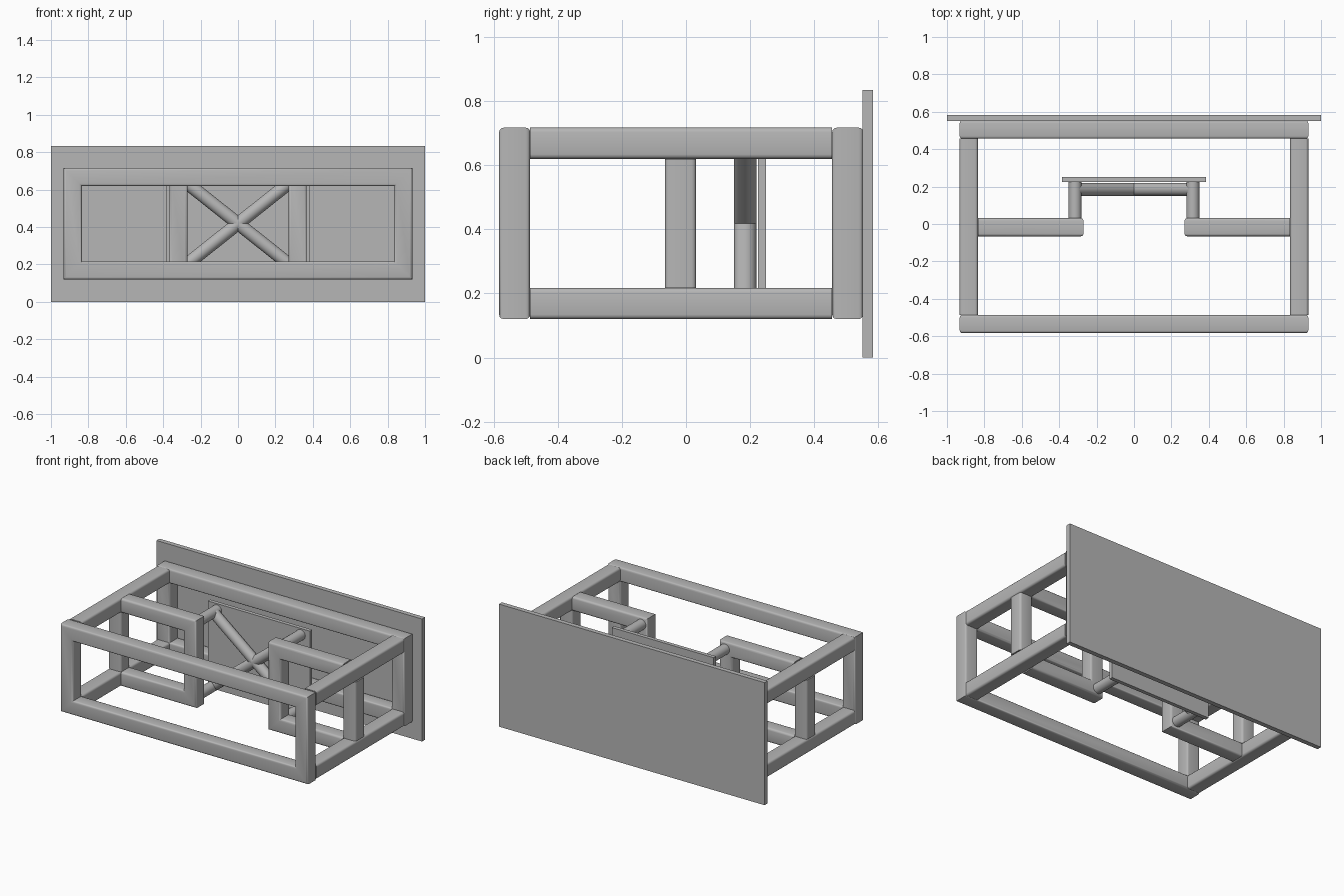
import bpy, bmesh
from math import sin, cos, pi, radians
from mathutils import Vector

cube = bpy.data.objects.get("Cube")
if cube:
    bpy.data.objects.remove(cube, do_unlink=True)

grey = bpy.data.materials.new("steel_grey")
grey.use_nodes = True
colour = (0.47, 0.47, 0.47, 1)
grey.diffuse_color = colour
grey.node_tree.nodes["Principled BSDF"].inputs["Base Color"].default_value = colour

TUBE = 0.097                    # square tube width
HALF = TUBE / 2
LOW, HIGH = 0.12 + HALF, 0.717 - HALF    # tube centre heights
SIDE = 0.932 - HALF             # side tube centre
FRONT, BACK, MID = -0.583 + HALF, 0.553 - HALF, -0.017


def finish(name, bm):
    bmesh.ops.recalc_face_normals(bm, faces=bm.faces)
    mesh = bpy.data.meshes.new(name)
    bm.to_mesh(mesh)
    bm.free()
    mesh.materials.append(grey)
    mesh.shade_smooth()
    mesh.set_sharp_from_angle(angle=radians(35))
    obj = bpy.data.objects.new(name, mesh)
    bpy.context.collection.objects.link(obj)
    return obj


def rounded_square(radius=0.014, steps=3):
    inner = HALF - radius
    pts = []
    for q, (sx, sy) in enumerate(((1, 1), (-1, 1), (-1, -1), (1, -1))):
        for i in range(steps + 1):
            a = (q + i / steps) * pi / 2
            pts.append((sx * inner + radius * cos(a), sy * inner + radius * sin(a)))
    return pts


def circle(radius, sides=32):
    return [(radius * cos(2 * pi * i / sides), radius * sin(2 * pi * i / sides))
            for i in range(sides)]


def sweep(name, path, normal, section, closed=False):
    """Sweep a section along a flat path with mitred corners."""
    bm = bmesh.new()
    path, normal = [Vector(p) for p in path], Vector(normal)
    n = len(path)
    spans = n if closed else n - 1
    across = [normal.cross((path[(i + 1) % n] - path[i]).normalized()) for i in range(spans)]
    rings = []
    for i, p in enumerate(path):
        b1 = across[i - 1] if closed or i > 0 else across[0]
        b2 = across[i] if i < spans else across[-1]
        mitre = (b1 + b2) / (1 + b1.dot(b2))
        rings.append([bm.verts.new(p + normal * u + mitre * v) for u, v in section])
    m = len(section)
    for i in range(spans):
        r, s = rings[i], rings[(i + 1) % n]
        for j in range(m):
            k = (j + 1) % m
            bm.faces.new((r[j], r[k], s[k], s[j]))
    if not closed:
        bm.faces.new(rings[0])
        bm.faces.new(rings[-1])
    return finish(name, bm)


def box(name, low, high):
    bm = bmesh.new()
    bmesh.ops.create_cube(bm, size=1)
    low, high = Vector(low), Vector(high)
    for v in bm.verts:
        v.co = (low + high) / 2 + v.co * (high - low)
    return finish(name, bm)


square = rounded_square()
rod = circle(0.035)

# Front and back rectangular frames
for name, y in (("front_frame", FRONT), ("back_frame", BACK)):
    corners = [(-SIDE, y, LOW), (SIDE, y, LOW), (SIDE, y, HIGH), (-SIDE, y, HIGH)]
    sweep(name, corners, (0, 1, 0), square, closed=True)

INNER = 0.27 + HALF             # inner post centre
ROD_X, ROD_Y = 0.315, 0.185
for side, s in (("left", 1), ("right", -1)):
    # Side rails and the post between them
    for level, z in (("lower", LOW), ("upper", HIGH)):
        sweep(f"{side}_{level}_rail", [(s * SIDE, FRONT + HALF, z), (s * SIDE, BACK - HALF, z)],
              (1, 0, 0), square)
        # Round spacer carrying the inner panel
        sweep(f"{side}_{level}_spacer",
              [(s * ROD_X, MID + HALF - 0.01, z), (s * ROD_X, 0.226, z)], (1, 0, 0), rod)
    sweep(f"{side}_post", [(s * SIDE, MID, LOW + HALF), (s * SIDE, MID, HIGH - HALF)],
          (0, 1, 0), square)
    # Inward bracket
    end = SIDE - HALF
    sweep(f"{side}_bracket", [(s * end, MID, HIGH), (s * INNER, MID, HIGH),
                              (s * INNER, MID, LOW), (s * end, MID, LOW)], (0, 1, 0), square)
    # Diagonal brace
    sweep(f"{side}_diagonal_brace", [(s * ROD_X, ROD_Y, LOW), (-s * ROD_X, ROD_Y, HIGH)],
          (0, 1, 0), rod)

# Flat panels
box("inner_panel", (-0.384, 0.224, 0.125), (0.384, 0.25, 0.712))
box("back_panel", (-1, 0.551, 0), (1, 0.583, 0.834))
